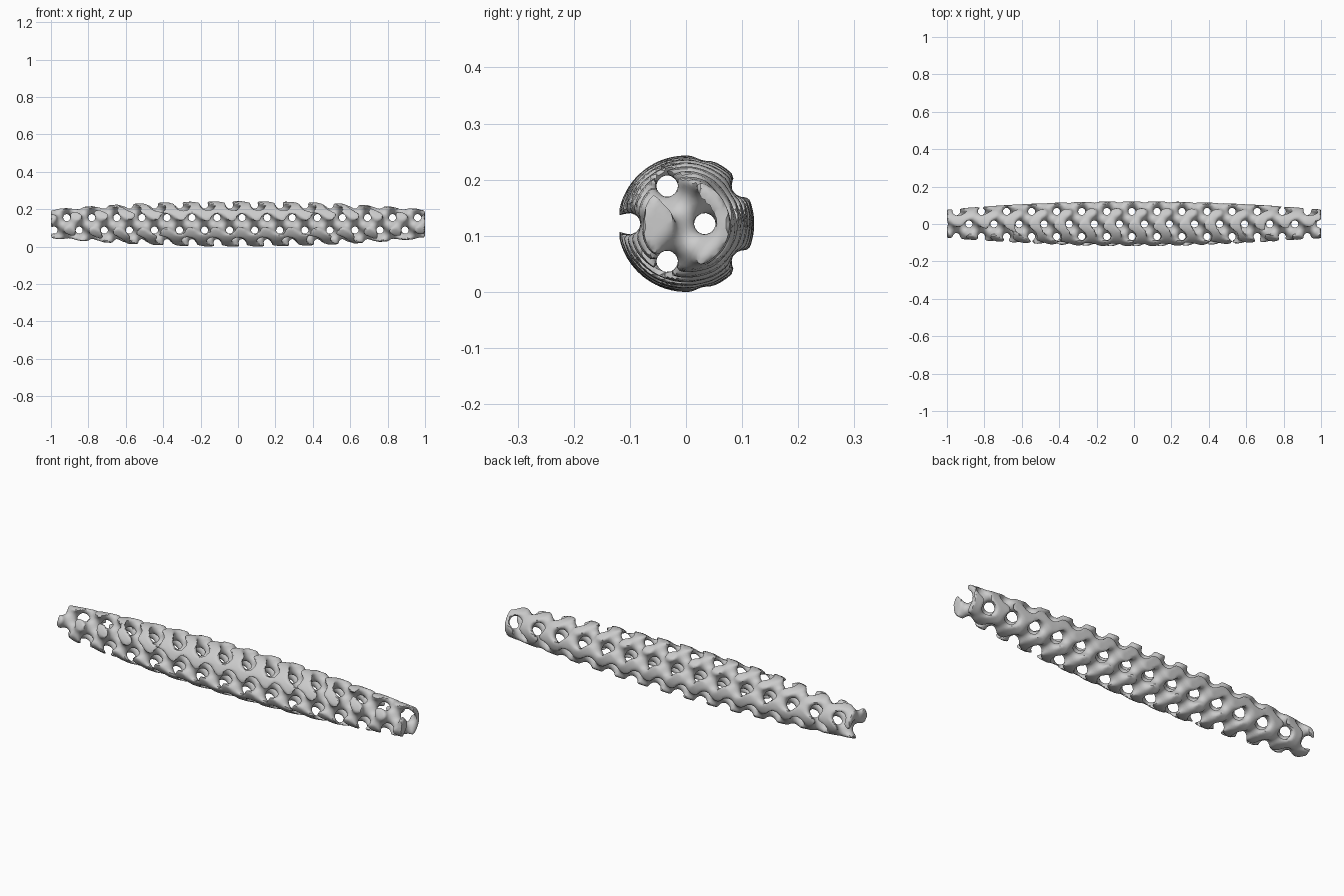
import bpy, bmesh, math
from math import sin, cos, pi
from mathutils import Vector

if "Cube" in bpy.data.objects:
    bpy.data.objects.remove(bpy.data.objects["Cube"])

PERIOD = 0.134           # lattice cell size along the rod
W = 2 * pi / PERIOD
LEVEL = -0.15            # solid where the gyroid is below LEVEL
SHIFT = 0.022            # lattice offset along x
ZC = 0.1215              # height of the axis
BLEND = 0.014            # rounding where lattice meets the barrel
STEP = PERIOD / 15
HALF = (1.015, 0.135, 0.135)


def field(p):
    """Signed field: gyroid blended with a barrel envelope that ends flat."""
    x, y, z = (p[0] - SHIFT) * W, p[1] * W, p[2] * W
    g = (sin(x) * cos(y) + sin(y) * cos(z) + sin(z) * cos(x) - LEVEL) / (W * 1.3)
    d = math.hypot(p[1], p[2]) - (0.1215 - 0.044 * p[0] ** 2)
    d = max(d, abs(p[0]) - 1)
    h = max(BLEND - abs(g - d), 0)
    return max(g, d) + h * h / (4 * BLEND)


def settle(co):
    """Move a point onto the zero surface."""
    e = 1e-4
    for _ in range(2):
        f = field(co)
        g = Vector([(field(co + e * a) - f) / e
                    for a in (Vector((1, 0, 0)), Vector((0, 1, 0)), Vector((0, 0, 1)))])
        move = g * (f / max(g.length_squared, 0.1))
        if move.length > STEP * 0.5:
            move *= STEP * 0.5 / move.length
        co = co - move
    return co


def lattice_mesh():
    """One vertex per grid cell the surface crosses, one quad per crossed grid edge."""
    n = [int(2 * h / STEP) + 2 for h in HALF]
    o = Vector([-(k - 1) * STEP / 2 for k in n])
    sx, sy = n[1] * n[2], n[2]
    val = [field((o.x + STEP * i, o.y + STEP * j, o.z + STEP * k))
           for i in range(n[0]) for j in range(n[1]) for k in range(n[2])]
    corners = [(a, b, c) for a in (0, 1) for b in (0, 1) for c in (0, 1)]
    off = lambda c: c[0] * sx + c[1] * sy + c[2]
    edges = [(Vector(p), Vector(q), off(p), off(q)) for p in corners for q in corners
             if p < q and sum(abs(a - b) for a, b in zip(p, q)) == 1]
    bm = bmesh.new()
    verts = {}
    for i in range(n[0] - 1):
        for j in range(n[1] - 1):
            for k in range(n[2] - 1):
                b = i * sx + j * sy + k
                pts = []
                for p, q, a, c in edges:
                    u, v = val[b + a], val[b + c]
                    if (u < 0) != (v < 0):
                        pts.append(p.lerp(q, u / (u - v)))
                if pts:
                    cell = Vector((i, j, k)) + sum(pts, Vector()) / len(pts)
                    verts[b] = bm.verts.new(settle(o + STEP * cell))
    strides = (sx, sy, 1)
    for i in range(1, n[0] - 1):
        for j in range(1, n[1] - 1):
            for k in range(1, n[2] - 1):
                b = i * sx + j * sy + k
                for ax in range(3):
                    u, v = val[b] < 0, val[b + strides[ax]] < 0
                    if u != v:
                        s, t = strides[(ax + 1) % 3], strides[(ax + 2) % 3]
                        f = [verts[m] for m in (b - s - t, b - t, b, b - s)]
                        bm.faces.new(f if u else f[::-1])
    return bm


# The lattice rod
me = bpy.data.meshes.new("lattice_rod")
bm = lattice_mesh()
bm.to_mesh(me)
bm.free()
rod = bpy.data.objects.new("lattice_rod", me)
bpy.context.collection.objects.link(rod)
rod.location.z = ZC
bpy.context.view_layer.objects.active = rod
rod.select_set(True)
bpy.ops.object.shade_smooth_by_angle(angle=math.radians(40))
